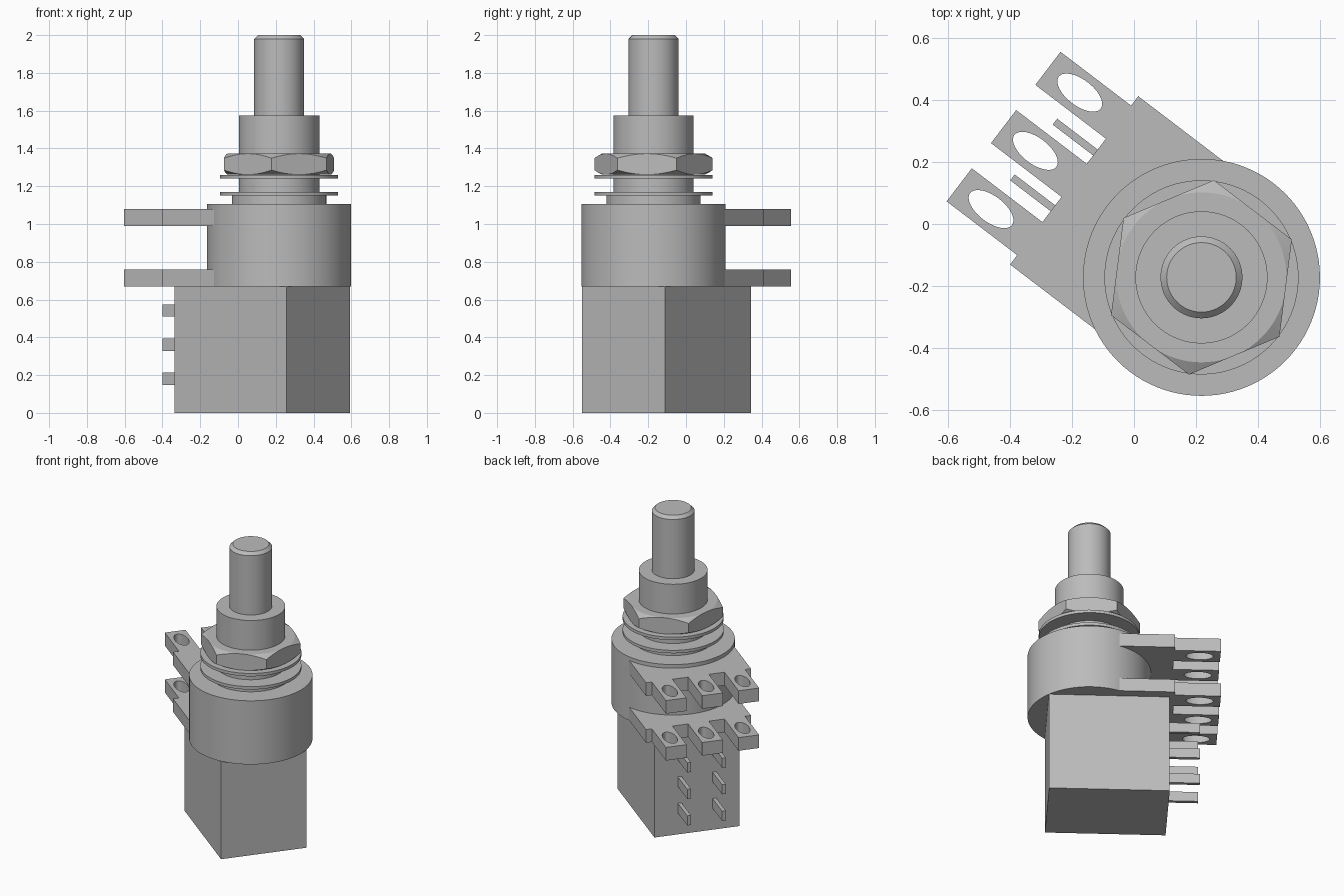
import bpy, bmesh
from math import radians, cos, sin, pi

old = bpy.data.objects.get("Cube")
if old:
    bpy.data.objects.remove(old, do_unlink=True)

AXIS = (0.2175, -0.172, 0)     # shaft axis
TURN = radians(142.7)          # direction in which the terminals point

metal = bpy.data.materials.new("plain grey")
metal.use_nodes = True
metal.diffuse_color = (0.5, 0.5, 0.5, 1)
metal.node_tree.nodes["Principled BSDF"].inputs["Base Color"].default_value = (0.5, 0.5, 0.5, 1)


def activate(ob):
    bpy.ops.object.select_all(action='DESELECT')
    ob.select_set(True)
    bpy.context.view_layer.objects.active = ob


def place(name, data):
    ob = bpy.data.objects.new(name, data)
    bpy.context.collection.objects.link(ob)
    ob.location = AXIS
    ob.rotation_euler.z = TURN
    data.materials.append(metal)
    return ob


def lathe(name, profile, sides=96, smooth=True):
    """Closed solid turned from (radius, height) points, bottom to top."""
    bm = bmesh.new()
    rings = [[bm.verts.new((r * cos(2 * pi * i / sides), r * sin(2 * pi * i / sides), z))
              for i in range(sides)] for r, z in profile]
    for low, high in zip(rings, rings[1:]):
        for i in range(sides):
            j = (i + 1) % sides
            bm.faces.new((low[i], low[j], high[j], high[i]))
    bm.faces.new(rings[0][::-1])
    bm.faces.new(rings[-1])
    mesh = bpy.data.meshes.new(name)
    bm.to_mesh(mesh)
    bm.free()
    ob = place(name, mesh)
    if smooth:
        activate(ob)
        bpy.ops.object.shade_smooth_by_angle(angle=radians(25))
    return ob


def block(name, x0, x1, y0, y1, z0, z1):
    bm = bmesh.new()
    bmesh.ops.create_cube(bm, size=1)
    for v in bm.verts:
        v.co = (x1 if v.co.x > 0 else x0, y1 if v.co.y > 0 else y0, z1 if v.co.z > 0 else z0)
    mesh = bpy.data.meshes.new(name)
    bm.to_mesh(mesh)
    bm.free()
    return place(name, mesh)


# Turned parts
lathe("round_body", [(0.382, 0.67), (0.382, 1.105)])
lathe("body_flange", [(0.25, 1.10), (0.25, 1.15)])
lathe("lower_washer", [(0.313, 1.15), (0.313, 1.17)])
lathe("bushing", [(0.213, 1.10), (0.213, 1.575)])
lathe("upper_washer", [(0.313, 1.24), (0.313, 1.26)])
lathe("shaft", [(0.132, 1.55), (0.132, 1.98), (0.112, 2.0)])

# Hex nut with corners chamfered by a turned shape
nut = lathe("hex_nut", [(0.316, 1.262), (0.316, 1.372)], sides=6, smooth=False)
turned = lathe("nut_chamfer", [(0.274, 1.262), (0.324, 1.29), (0.324, 1.344), (0.274, 1.372)])
cut = nut.modifiers.new("chamfer", 'BOOLEAN')
cut.operation = 'INTERSECT'
cut.solver = 'EXACT'
cut.object = turned
activate(nut)
bpy.ops.object.modifier_apply(modifier=cut.name)
bpy.data.objects.remove(turned, do_unlink=True)
bpy.ops.object.shade_smooth_by_angle(angle=radians(15))

# Switch housing with two columns of flat pins
block("switch_housing", -0.262, 0.486, -0.277, 0.277, 0, 0.67)
for side in (-1, 1):
    for row in range(3):
        y, z = side * 0.113, 0.18 + 0.181 * row
        block("switch_pin", 0.48, 0.68, y - 0.012, y + 0.012, z - 0.033, z + 0.033)

# Terminal plates: three lugs with oval holes
LUGS = (-0.236, 0, 0.236)
outline = [(0.17, -0.341), (0.516, -0.341)]
for c in LUGS:
    outline += [(0.516, c - 0.067), (0.802, c - 0.067), (0.802, c + 0.067), (0.516, c + 0.067)]
outline += [(0.516, 0.341), (0.17, 0.341)]
loops = [outline]
for c in LUGS:
    loops.append([(0.673 + 0.085 * cos(pi * i / 20), c + 0.042 * sin(pi * i / 20))
                  for i in range(40)])

for name, z in (("lower_terminal_plate", 0.715), ("upper_terminal_plate", 1.035)):
    curve = bpy.data.curves.new(name, 'CURVE')
    curve.dimensions = '2D'
    curve.fill_mode = 'BOTH'
    curve.extrude = 0.045
    for loop in loops:
        spline = curve.splines.new('POLY')
        spline.points.add(len(loop) - 1)
        for point, (x, y) in zip(spline.points, loop):
            point.co = (x, y, 0, 1)
        spline.use_cyclic_u = True
    plate = place(name, curve)
    plate.location.z = z
    activate(plate)
    bpy.ops.object.convert(target='MESH')
    bpy.ops.object.shade_smooth_by_angle(angle=radians(25))
